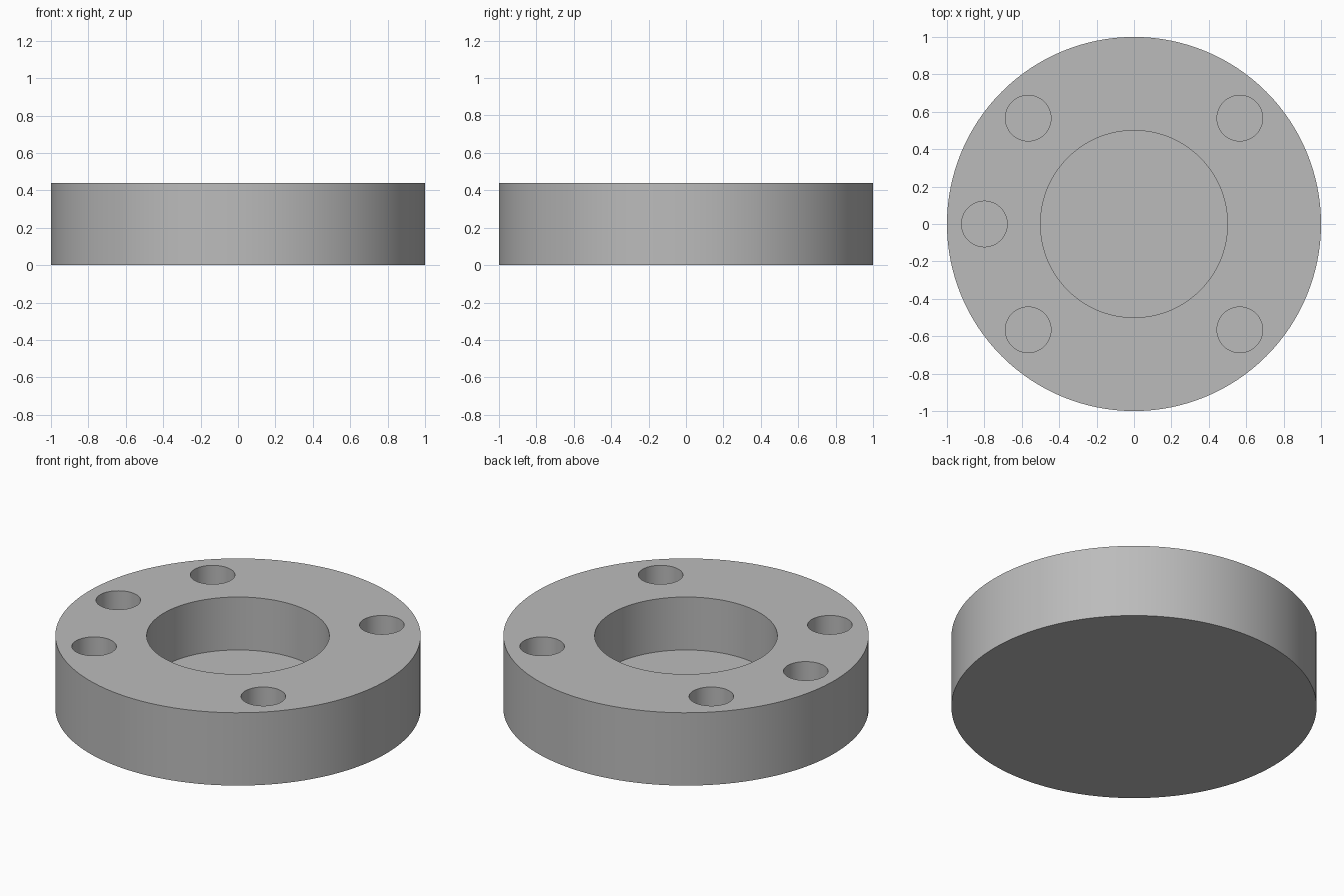
import bpy
from math import cos, sin, radians

cube = bpy.data.objects.get("Cube")
if cube:
    bpy.data.objects.remove(cube, do_unlink=True)

HEIGHT, FLOOR = 0.44, 0.12

# Single grey metal
metal = bpy.data.materials.new("grey metal")
metal.use_nodes = True
grey = (0.5, 0.5, 0.5, 1)
metal.diffuse_color = grey
metal.node_tree.nodes["Principled BSDF"].inputs["Base Color"].default_value = grey


def cylinder(name, radius, bottom, top, x=0, y=0, sides=128):
    bpy.ops.mesh.primitive_cylinder_add(
        vertices=sides, radius=radius, depth=top - bottom,
        location=(x, y, (bottom + top) / 2))
    obj = bpy.context.object
    obj.name = name
    obj.data.materials.append(metal)
    return obj


# Solid flange disc
flange = cylinder("flange", 1, 0, HEIGHT)

# Central pocket and five bolt pockets, all stopping above the closed base
cutters = [cylinder("bore_cutter", 0.5, FLOOR, HEIGHT + 0.1)]
for angle in (45, 135, 180, 225, 315):
    a = radians(angle)
    cutters.append(cylinder("bolt_hole_cutter", 0.122, FLOOR, HEIGHT + 0.1,
                            0.8 * cos(a), 0.8 * sin(a), 64))

bpy.context.view_layer.objects.active = flange
for cutter in cutters:
    cut = flange.modifiers.new("pocket", "BOOLEAN")
    cut.operation = "DIFFERENCE"
    cut.solver = "EXACT"
    cut.object = cutter
    bpy.ops.object.modifier_apply(modifier=cut.name)
    bpy.data.objects.remove(cutter, do_unlink=True)

# Smooth walls, crisp rims
bpy.ops.object.select_all(action="DESELECT")
flange.select_set(True)
bpy.ops.object.shade_smooth_by_angle(angle=radians(30))
